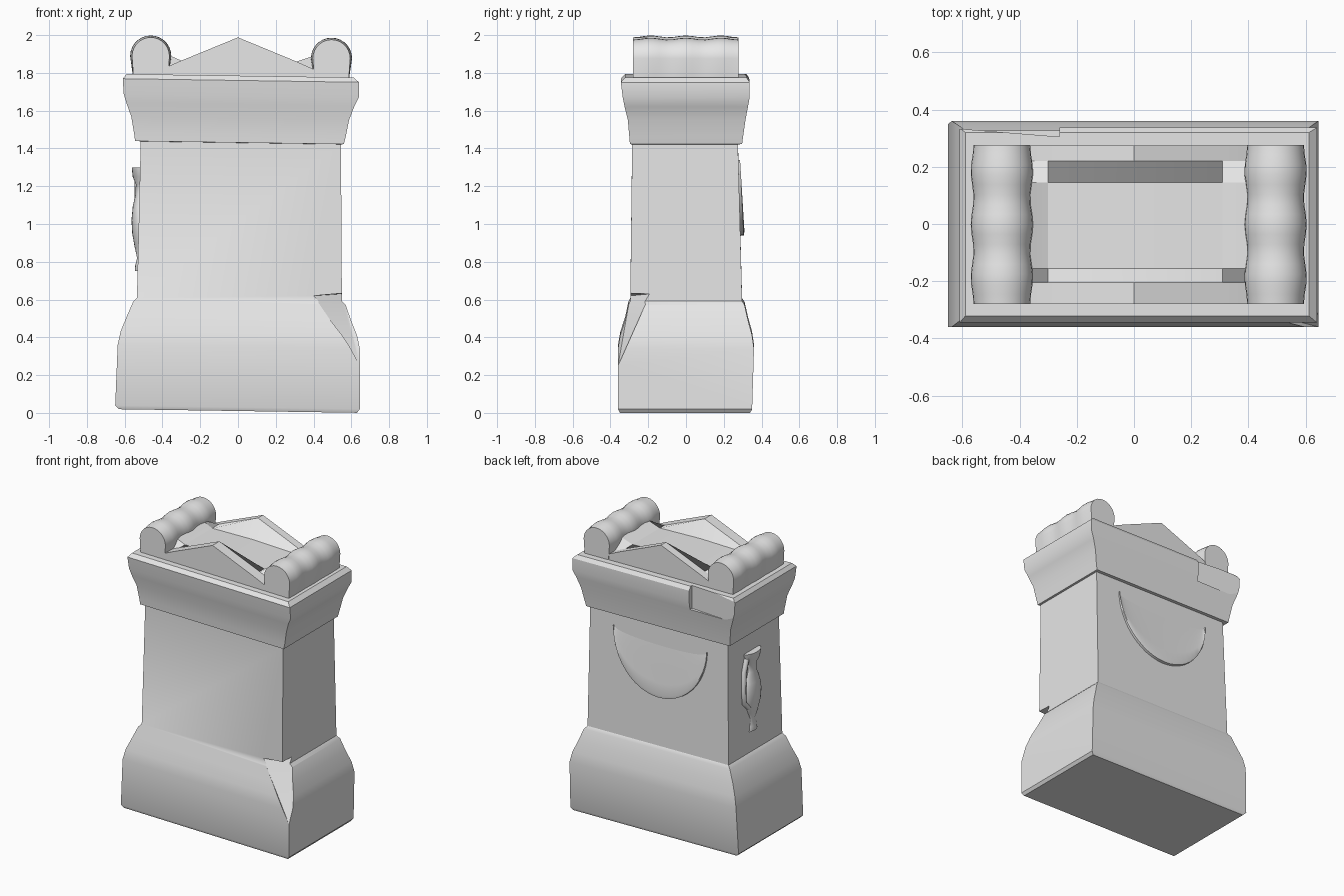
import bpy, bmesh, math
from mathutils import Vector

cube = bpy.data.objects.get("Cube")
if cube:
    bpy.data.objects.remove(cube, do_unlink=True)

stone = bpy.data.materials.new("grey_stone")
stone.use_nodes = True
stone.diffuse_color = (0.8, 0.8, 0.8, 1)
stone.node_tree.nodes["Principled BSDF"].inputs["Base Color"].default_value = (0.8, 0.8, 0.8, 1)


def finish(name, bm, angle=30):
    bmesh.ops.recalc_face_normals(bm, faces=bm.faces)
    mesh = bpy.data.meshes.new(name)
    bm.to_mesh(mesh)
    bm.free()
    mesh.materials.append(stone)
    obj = bpy.data.objects.new(name, mesh)
    bpy.context.collection.objects.link(obj)
    shade(obj, angle)
    return obj


def shade(obj, angle=30):
    bpy.ops.object.select_all(action='DESELECT')
    obj.select_set(True)
    bpy.context.view_layer.objects.active = obj
    bpy.ops.object.shade_smooth_by_angle(angle=math.radians(angle))


def loft(name, rings, angle=30, closed=True, caps=True):
    """Skin a list of equal-length point rings."""
    bm = bmesh.new()
    rows = [[bm.verts.new(p) for p in ring] for ring in rings]
    n = len(rows[0])
    for a, b in zip(rows, rows[1:]):
        for i in range(n if closed else n - 1):
            j = (i + 1) % n
            bm.faces.new((a[i], a[j], b[j], b[i]))
    if caps:
        bm.faces.new(rows[0])
        bm.faces.new(rows[-1])
    return finish(name, bm, angle)


def cut(target, name, points):
    """Break a convex piece out of the target."""
    bm = bmesh.new()
    for p in points:
        bm.verts.new(p)
    bmesh.ops.convex_hull(bm, input=bm.verts)
    cutter = finish(name, bm)
    mod = target.modifiers.new(name, 'BOOLEAN')
    mod.operation = 'DIFFERENCE'
    mod.solver = 'EXACT'
    mod.object = cutter
    bpy.ops.object.select_all(action='DESELECT')
    target.select_set(True)
    bpy.context.view_layer.objects.active = target
    bpy.ops.object.modifier_apply(modifier=name)
    bpy.data.objects.remove(cutter, do_unlink=True)


# Plinth, shaft and cornice: z, x min, x max, y min, y max
levels = [
    (0.010, -0.63, 0.63, -0.350, 0.340),
    (0.030, -0.65, 0.645, -0.360, 0.350),
    (0.350, -0.637, 0.645, -0.360, 0.360),
    (0.420, -0.622, 0.630, -0.348, 0.350),
    (0.500, -0.590, 0.598, -0.322, 0.328),
    (0.580, -0.555, 0.570, -0.305, 0.310),
    (0.600, -0.535, 0.550, -0.295, 0.297),
    (1.430, -0.515, 0.545, -0.285, 0.275),
    (1.431, -0.545, 0.560, -0.297, 0.297),
    (1.470, -0.550, 0.570, -0.300, 0.302),
    (1.560, -0.565, 0.588, -0.308, 0.315),
    (1.630, -0.590, 0.615, -0.325, 0.328),
    (1.680, -0.605, 0.640, -0.335, 0.337),
    (1.760, -0.610, 0.640, -0.345, 0.337),
    (1.785, -0.590, 0.612, -0.322, 0.320),
]
body = loft("altar_body", [
    [(x, y, z - 0.015 * x) for x, y in ((x0, y0), (x1, y0), (x1, y1), (x0, y1))]
    for z, x0, x1, y0, y1 in levels])

# Broken front corner of the plinth and chipped back rim of the cornice
cut(body, "corner_break", [
    (0.645, -0.36, 0.25), (0.40, -0.295, 0.62), (0.555, -0.19, 0.63),
    (0.75, -0.5, 0.66), (0.75, -0.5, 0.25), (0.7, -0.19, 0.63)])
cut(body, "rim_chip", [
    (x, y, z) for z in (1.63, 1.85)
    for x, y in ((-0.26, 0.305), (-0.61, 0.333), (-0.61, 0.45), (-0.26, 0.45))])
shade(body)

# Pediment top: two gables with a sunken bed between them
xs = (-0.45, -0.38, -0.30, 0, 0.31, 0.40, 0.48)
gable = (1.79, 1.83, 1.865, 1.988, 1.86, 1.82, 1.78)
bed = (1.94, 1.90, 1.865, 1.87, 1.86, 1.89, 1.93)
sections = ((-0.28, gable), (-0.205, gable), (-0.155, bed),
            (0.145, bed), (0.22, gable), (0.275, gable))
loft("pediment", [
    [(x, y, z) for x, z in zip(xs, heights)] + [(xs[-1], y, 1.74), (xs[0], y, 1.74)]
    for y, heights in sections], angle=20)


# Side bolsters with three soft swellings
def bolster(name, cx, cz):
    rings = []
    for k in range(17):
        t = k / 16
        r = 0.104 + 0.005 * math.cos(6 * math.pi * t + math.pi)
        y = -0.28 + 0.557 * t
        arc = [math.pi * i / 14 for i in range(15)]
        ring = [(cx + r * math.cos(a), y, cz + r * math.sin(a)) for a in arc]
        rings.append(ring + [(cx - 0.09, y, 1.75), (cx + 0.09, y, 1.75)])
    loft(name, rings, angle=35)


bolster("right_bolster", -0.462, 1.889)
bolster("left_bolster", 0.495, 1.877)


# Garland on the back, swelling toward its lower rim
def wall_y(z):
    return 0.297 - 0.0265 * (z - 0.6)


rows = []
for v, depth in ((0, -0.004), (0.25, 0.004), (0.5, 0.010), (0.75, 0.017),
                 (0.95, 0.022), (1, 0.018), (1.01, -0.01)):
    row = []
    for i in range(25):
        a = math.pi * i / 24
        z = 1.34 - 0.40 * v * math.sin(a)
        lift = depth * (0.4 + 0.6 * math.sin(a)) if depth > 0 else depth
        row.append((0.36 * math.cos(a), wall_y(z) + lift, z))
    rows.append(row)
loft("back_garland", rows, closed=False, caps=False)

# Jug in relief on the right side
jug = ((0.75, 0.050), (0.78, 0.048), (0.82, 0.028), (0.88, 0.055), (0.95, 0.080),
       (1.02, 0.088), (1.09, 0.075), (1.16, 0.045), (1.21, 0.042), (1.25, 0.075),
       (1.30, 0.085))
loft("jug_relief", [
    [(-0.52 - 0.5 * r * math.sin(a), 0.02 + r * math.cos(a), z)
     for a in [2 * math.pi * i / 20 for i in range(20)]]
    for z, r in jug], angle=40)

# Jug handle
curve = bpy.data.curves.new("jug_handle", 'CURVE')
curve.dimensions = '3D'
curve.bevel_depth = 0.018
curve.bevel_resolution = 2
path = [(0.09, 1.27), (0.12, 1.18), (0.125, 1.06), (0.12, 0.97), (0.07, 0.92)]
spline = curve.splines.new('POLY')
spline.points.add(len(path) - 1)
for point, (y, z) in zip(spline.points, path):
    point.co = (-0.53, y, z, 1)
curve.materials.append(stone)
bpy.context.collection.objects.link(bpy.data.objects.new("jug_handle", curve))
